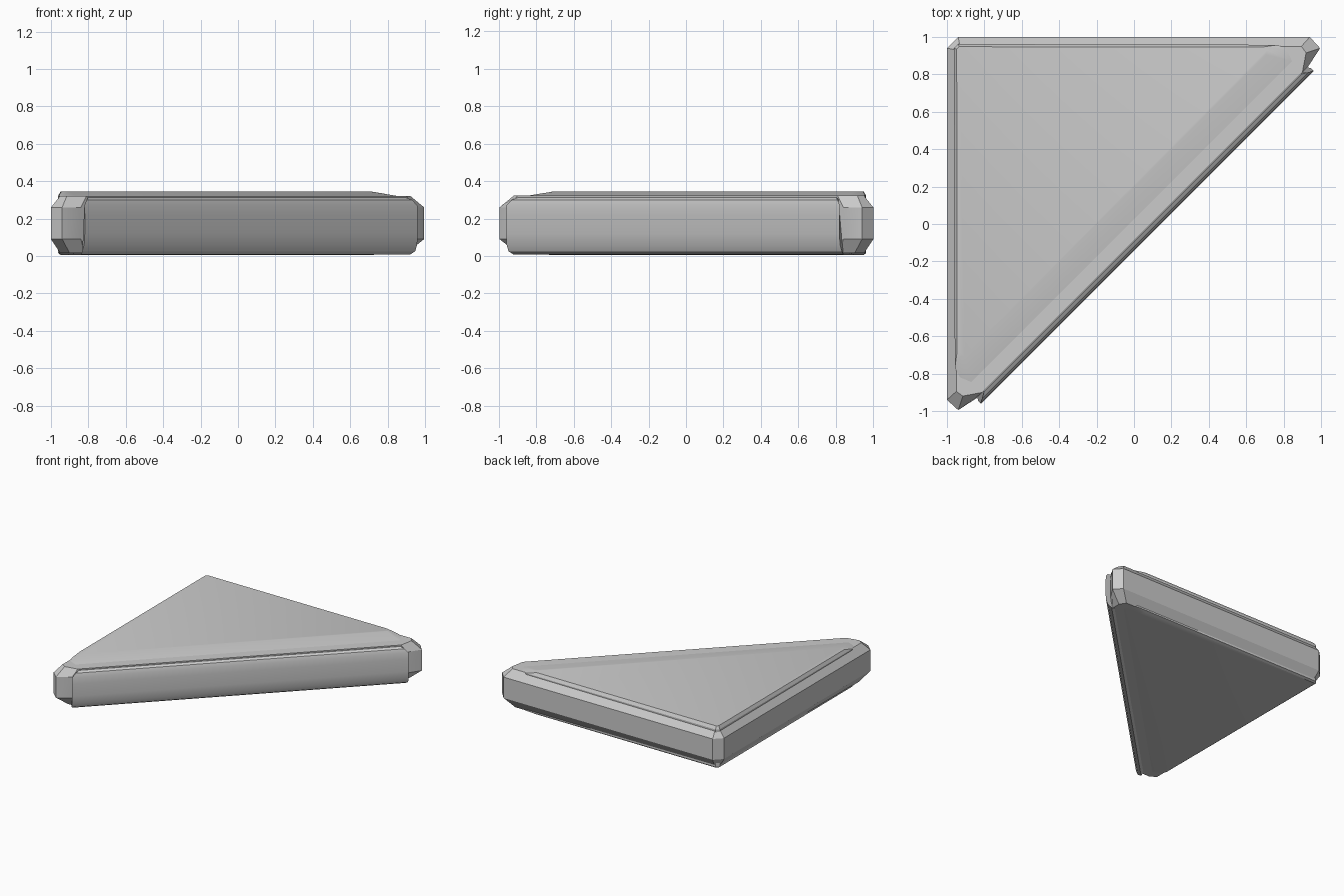
import bpy, bmesh

if "Cube" in bpy.data.objects:
    bpy.data.objects.remove(bpy.data.objects["Cube"])


def loft(name, rings):
    """Skin stacked closed rings and cap both ends."""
    bm = bmesh.new()
    loops = [[bm.verts.new(p) for p in ring] for ring in rings]
    n = len(loops[0])
    for a, b in zip(loops, loops[1:]):
        for i in range(n):
            j = (i + 1) % n
            bm.faces.new((a[i], a[j], b[j], b[i]))
    bm.faces.new(loops[0][::-1])
    bm.faces.new(loops[-1])
    bmesh.ops.recalc_face_normals(bm, faces=bm.faces[:])
    me = bpy.data.meshes.new(name)
    bm.to_mesh(me)
    bm.free()
    ob = bpy.data.objects.new(name, me)
    bpy.context.collection.objects.link(ob)
    bpy.ops.object.select_all(action='DESELECT')
    ob.select_set(True)
    bpy.context.view_layer.objects.active = ob
    bpy.ops.object.shade_smooth_by_angle(angle=0.52)
    return ob


def ring(half, z):
    """Half outline mirrored across the diagonal symmetry line."""
    full = half + [(-y, -x) for x, y in reversed(half)]
    return [(x, y, z) for x, y in full]


# Triangular frame with chamfered tips and bevelled rims
outer = [(-1, .94), (-1, -.94), (-.94, -.995), (-.84, -.93)]
rim = [(-.95, .93), (-.95, -.895), (-.915, -.92), (-.81, -.90)]
base = [(-.95, .92), (-.95, -.87), (-.90, -.90), (-.82, -.90)]
loft("frame", [ring(base, .015), ring(outer, .09),
               ring(outer, .26), ring(rim, .322)])

# Slightly raised panels, sloping down towards the diagonal edge
wide = [(-.962, .94), (-.958, -.77), (-.93, -.82), (-.87, -.845)]
flat = [(-.948, .935), (-.945, -.68), (-.93, -.71), (-.905, -.705)]
loft("top_panel", [ring(wide, .29), ring(wide, .322), ring(flat, .345)])
loft("bottom_panel", [ring(flat, .005), ring(wide, .016), ring(wide, .05)])

# Rounded bar along the diagonal edge: (distance, height, end setback)
profile = [(.04, .018, .04), (.08, .008, .01), (.115, .025, 0), (.135, .06, 0),
           (.142, .12, 0), (.142, .22, 0), (.137, .27, 0), (.122, .30, .02),
           (.095, .312, .04), (.04, .31, .05)]
ends = []
for side in (-1, 1):
    ends.append([(side * (.89 - s) + d / 2, side * (.89 - s) - d / 2, z)
                 for d, z, s in profile])
loft("diagonal_bar", ends)
